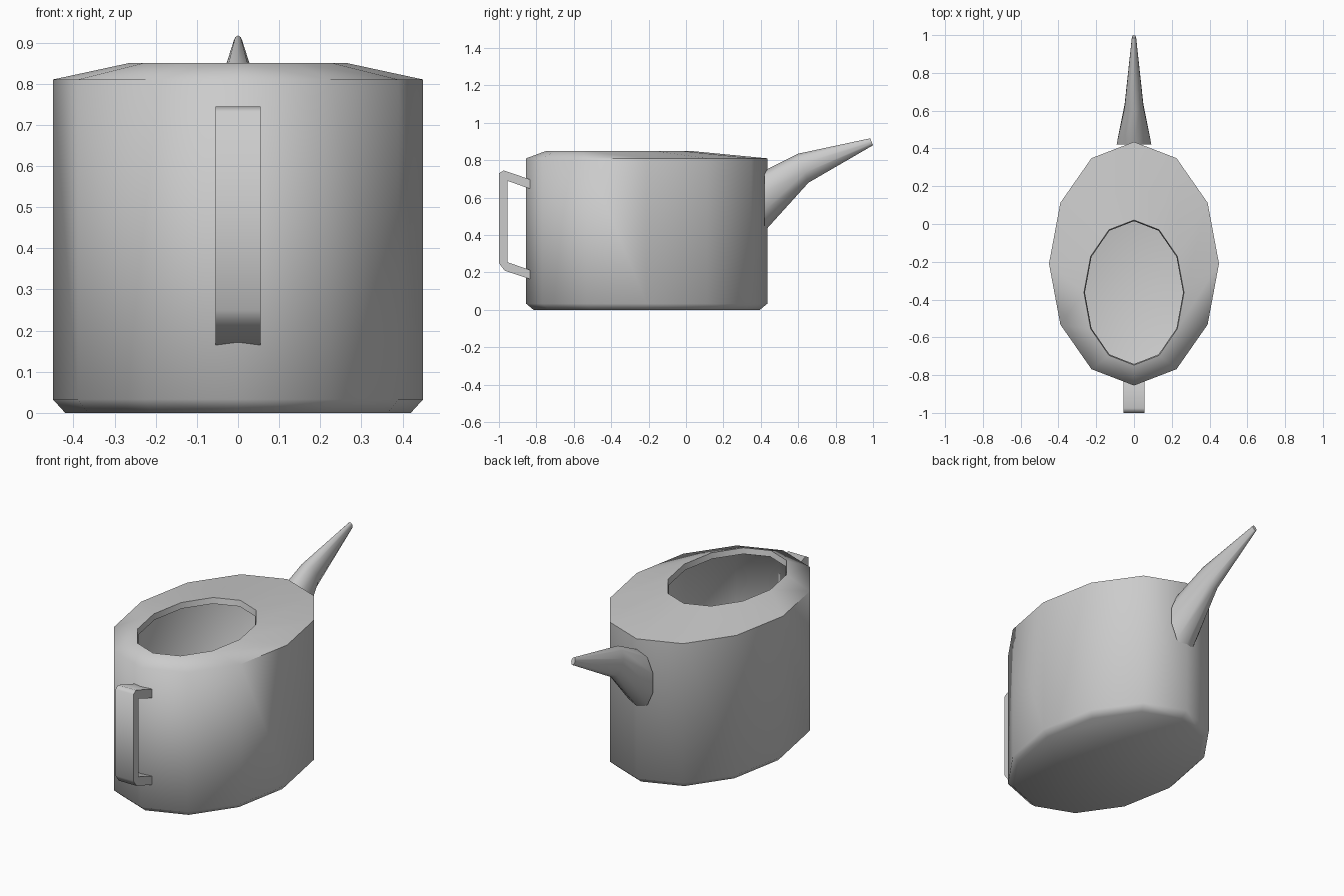
import bpy
from math import sin, cos, pi, radians
from mathutils import Vector

if "Cube" in bpy.data.objects:
    bpy.data.objects.remove(bpy.data.objects["Cube"])


def ellipse(cy, rx, ry, z, n=12):
    return [Vector((rx * sin(2 * pi * i / n), cy + ry * cos(2 * pi * i / n), z)) for i in range(n)]


def tilted_ring(top, bottom, half_width, n=10):
    # ring spanning two (y, z) points in the side plane
    a, b = Vector((0, *top)), Vector((0, *bottom))
    mid, half = (a + b) / 2, (a - b) / 2
    return [mid + half * cos(2 * pi * i / n) + Vector((half_width * sin(2 * pi * i / n), 0, 0))
            for i in range(n)]


def loft(name, rings, angle):
    # skin consecutive rings and cap both ends
    n = len(rings[0])
    verts = [v for r in rings for v in r]
    faces = [tuple(range(n)), tuple(range(len(verts) - n, len(verts)))]
    for k in range(len(rings) - 1):
        for i in range(n):
            j = (i + 1) % n
            faces.append((k * n + i, k * n + j, k * n + n + j, k * n + n + i))
    mesh = bpy.data.meshes.new(name)
    mesh.from_pydata(verts, [], faces)
    ob = bpy.data.objects.new(name, mesh)
    bpy.context.collection.objects.link(ob)
    bpy.ops.object.select_all(action='DESELECT')
    ob.select_set(True)
    bpy.context.view_layer.objects.active = ob
    bpy.ops.object.mode_set(mode='EDIT')
    bpy.ops.mesh.select_all(action='SELECT')
    bpy.ops.mesh.normals_make_consistent(inside=False)
    bpy.ops.object.mode_set(mode='OBJECT')
    bpy.ops.object.shade_smooth_by_angle(angle=radians(angle))
    return ob


# oval can: outer wall, sloped top, lip of the filling hole, inner wall
CY, HOLE_Y = -0.21, -0.363
loft("can_body", [
    ellipse(CY, 0.42, 0.605, 0.0),
    ellipse(CY, 0.45, 0.645, 0.033),
    ellipse(CY, 0.45, 0.645, 0.81),
    ellipse(HOLE_Y, 0.265, 0.384, 0.85),
    ellipse(HOLE_Y, 0.26, 0.378, 0.818),
    ellipse(CY, 0.42, 0.612, 0.78),
    ellipse(CY, 0.42, 0.612, 0.045),
    ellipse(CY, 0.40, 0.58, 0.03),
], 72)

# tapering spout with one bend
loft("spout", [
    tilted_ring((0.42, 0.745), (0.42, 0.42), 0.097),
    tilted_ring((0.60, 0.835), (0.655, 0.68), 0.052),
    tilted_ring((0.985, 0.917), (1.0, 0.88), 0.011),
], 60)

# bent strap handle, side profile extruded across x
profile = [(-0.82, 0.16), (-0.97, 0.21), (-1.0, 0.25), (-1.0, 0.73), (-0.975, 0.745),
           (-0.82, 0.693), (-0.82, 0.642), (-0.955, 0.69), (-0.955, 0.255), (-0.82, 0.208)]
loft("handle", [[Vector((x, y, z)) for y, z in profile] for x in (-0.055, 0.055)], 65)
